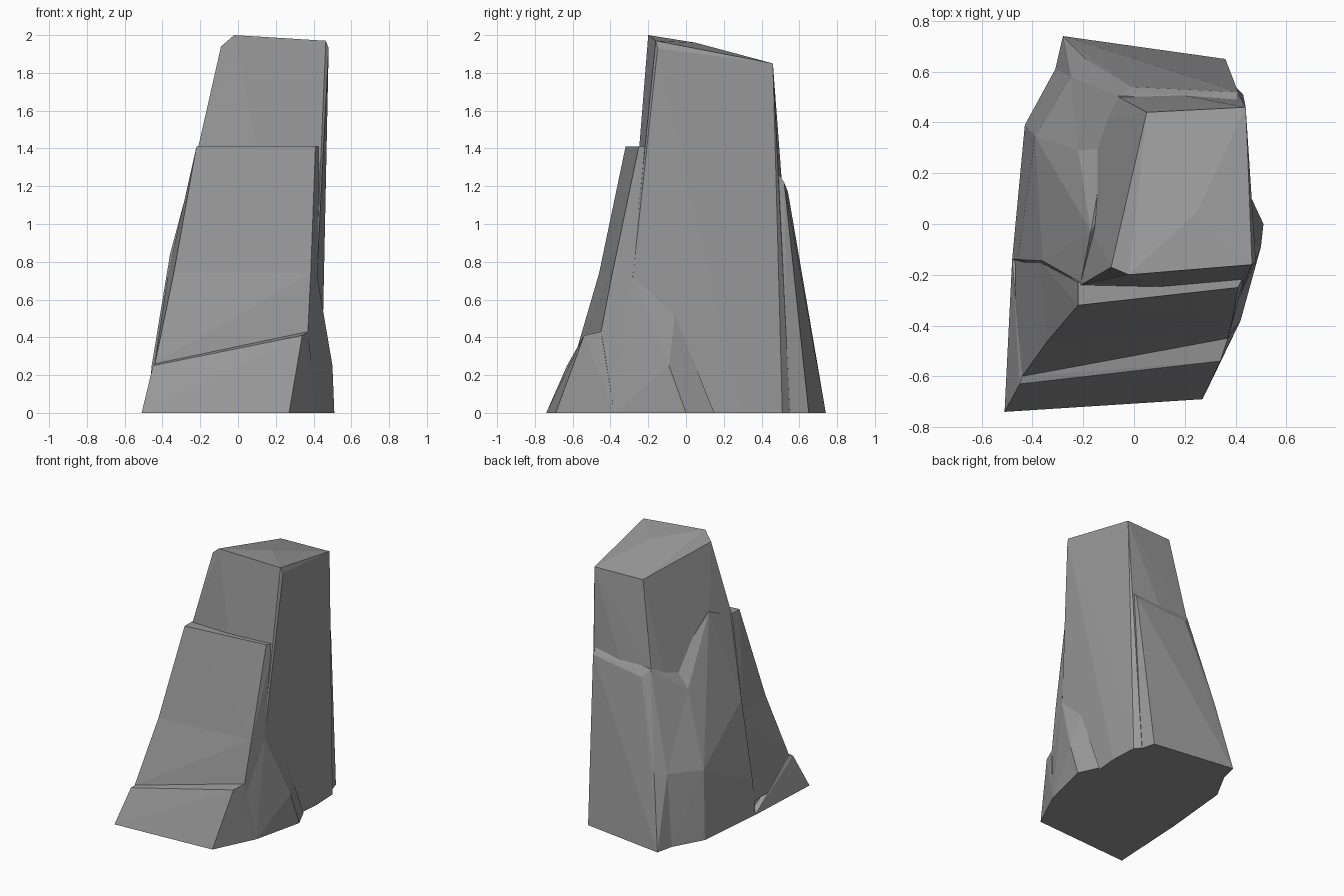
import bpy
import bmesh

cube = bpy.data.objects.get("Cube")
if cube:
    bpy.data.objects.remove(cube, do_unlink=True)

# One plain stone colour
stone = bpy.data.materials.new("grey_stone")
stone.use_nodes = True
stone_colour = (.32, .32, .32, 1)
stone.diffuse_color = stone_colour
stone_shader = next(n for n in stone.node_tree.nodes if n.type == 'BSDF_PRINCIPLED')
stone_shader.inputs["Base Color"].default_value = stone_colour


def chunk(name, corners):
    """Make one flat-faced block of stone stretched over its corner points."""
    bm = bmesh.new()
    for corner in corners:
        bm.verts.new(corner)
    hull = bmesh.ops.convex_hull(bm, input=bm.verts)
    spare = set(hull["geom_interior"]) | set(hull["geom_unused"])
    spare_verts = [v for v in spare if isinstance(v, bmesh.types.BMVert) and v.is_valid]
    bmesh.ops.delete(bm, geom=spare_verts, context='VERTS')
    bmesh.ops.recalc_face_normals(bm, faces=bm.faces)
    mesh = bpy.data.meshes.new(name)
    bm.to_mesh(mesh)
    bm.free()
    mesh.materials.append(stone)
    obj = bpy.data.objects.new(name, mesh)
    bpy.context.collection.objects.link(obj)
    return obj


def merge(base, piece):
    """Fuse a block into the base block and discard the loose copy."""
    union = base.modifiers.new("fuse_" + piece.name, 'BOOLEAN')
    union.operation = 'UNION'
    union.solver = 'EXACT'
    union.object = piece
    bpy.context.view_layer.objects.active = base
    bpy.ops.object.modifier_apply(modifier=union.name)
    bpy.data.objects.remove(piece, do_unlink=True)


# Tall core: sloping cap and nearly upright right wall
core = chunk("rock_pillar", [
    (-.02, -.2, 2), (-.09, -.17, 1.94), (.465, -.16, 1.97), (.48, -.15, 1.93),
    (.25, .05, 1.96), (.44, .46, 1.85), (.05, .44, 1.85),
    (-.21, -.24, 1.41), (-.06, .5, 1.23), (.42, .488, 1.28),
    (-.44, -.14, 0), (-.38, .36, 0), (-.29, .6, 0), (.43, .51, 0), (.39, .55, 0),
    (.44, .3, 0), (.41, 0, 0), (.38, -.36, 0), (-.46, -.34, 0)])

# Faceted left flank, swelling towards the ground
flank = chunk("left_flank", [
    (-.17, -.03, 1.49), (-.22, .29, 1.04), (-.114, .295, 1.19), (-.244, .138, .87),
    (-.36, -.145, .84), (-.457, -.14, .25), (-.39, .345, .5), (-.25, .58, .52),
    (-.48, -.14, 0), (-.43, .39, 0), (-.31, .61, 0), (-.21, -.23, 1.4),
    (0, .3, 0), (0, -.1, 0), (0, -.1, 1.2), (0, .3, 1.1)])

# Front slab above the middle, ending in a narrow ledge
upper_slab = chunk("upper_front_slab", [
    (-.22, -.32, 1.41), (.41, -.25, 1.41), (-.22, -.23, 1.41), (.44, -.19, 1.41),
    (-.34, -.46, .74), (.385, -.39, .74), (-.37, -.15, .74), (.42, -.28, .74)])

# Front slab below the middle, leaning out further
middle_slab = chunk("middle_front_slab", [
    (-.34, -.46, .74), (.385, -.39, .74), (-.37, -.15, .74), (.42, -.28, .74),
    (-.44, -.6, .26), (.37, -.45, .43), (.36, -.47, .2), (.4, -.36, .1),
    (-.47, -.14, .1), (-.46, -.6, .1)])

# Foot of the front, with a slanting ledge on top
foot = chunk("front_foot", [
    (-.51, -.74, 0), (.27, -.69, 0), (-.45, -.63, .25), (.34, -.54, .41),
    (-.44, -.6, .26), (.37, -.45, .43), (.42, -.38, 0), (-.48, -.14, 0)])

# Slab leaning on the back, its left edge wrapping into the left flank
back_slab = chunk("back_slab", [
    (-.06, .505, 1.23), (-.01, .54, 1.17), (.41, .485, 1.27), (.41, .52, 1.22),
    (-.19, .65, .52), (-.25, .58, .52), (-.28, .74, 0), (.36, .65, 0),
    (-.31, .61, 0), (-.114, .295, 1.19), (-.22, .29, 1.04), (.39, .54, 0),
    (.3, .4, 0), (.3, .4, 1.2)])

# Bulge low on the right wall, running forward into the foot
bulge = chunk("side_bulge", [
    (.51, 0, 0), (.5, -.09, .25), (.42, -.38, 0), (.42, -.28, .72),
    (.43, -.06, .52), (.39, -.34, .5), (.365, -.45, .42), (.34, -.53, 0),
    (.44, .15, 0), (.3, -.2, 0), (.3, -.2, .5)])

for piece in (flank, upper_slab, middle_slab, foot, back_slab, bulge):
    merge(core, piece)

for face in core.data.polygons:
    face.use_smooth = False
